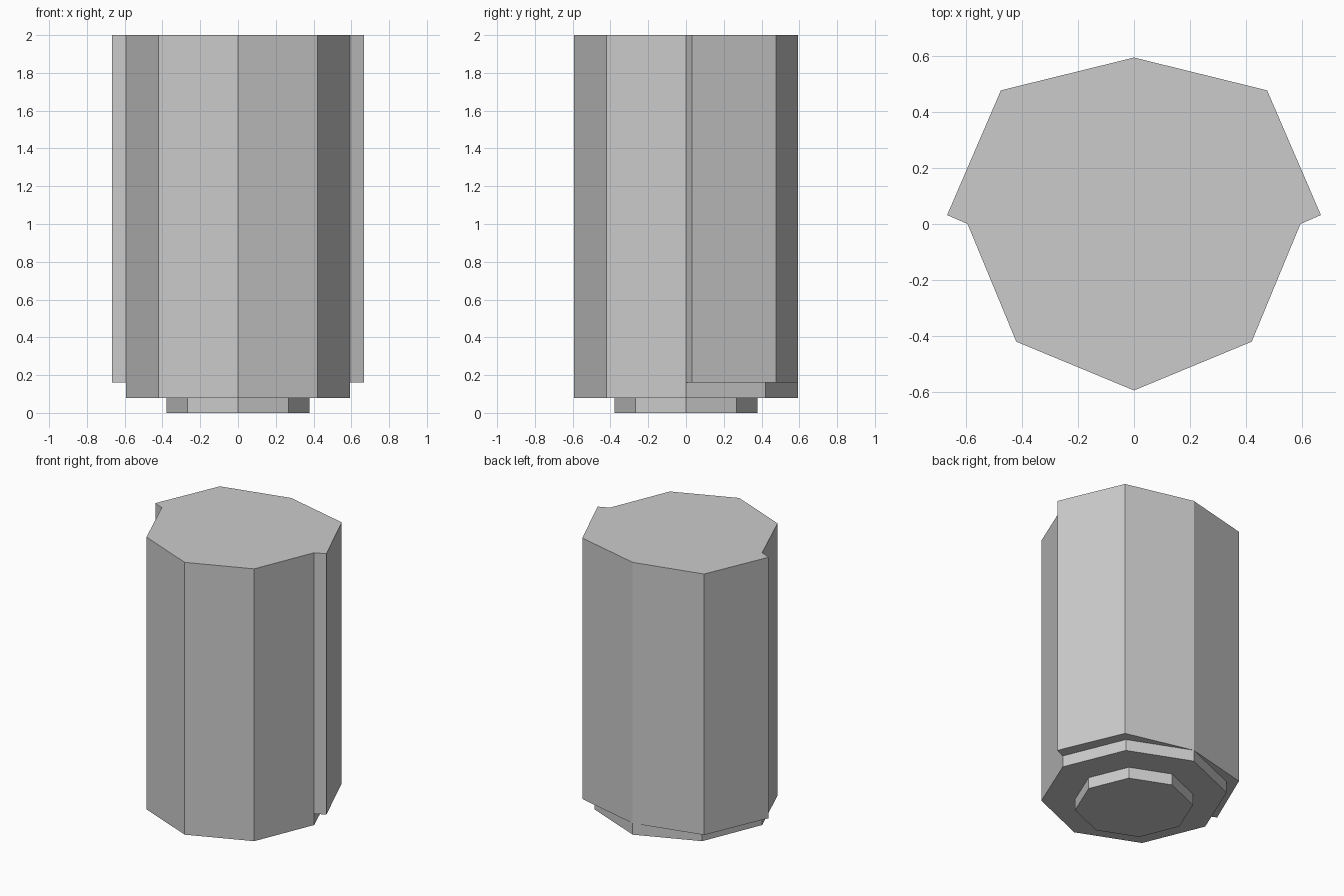
import bpy, bmesh, math

if "Cube" in bpy.data.objects:
    bpy.data.objects.remove(bpy.data.objects["Cube"])


def prism(name, outline, z0, z1):
    """Extrude a flat outline (counter-clockwise) from z0 up to z1."""
    bm = bmesh.new()
    face = bm.faces.new([bm.verts.new((x, y, z0)) for x, y in outline])
    ext = bmesh.ops.extrude_face_region(bm, geom=[face], use_keep_orig=True)
    top = [v for v in ext["geom"] if isinstance(v, bmesh.types.BMVert)]
    bmesh.ops.translate(bm, verts=top, vec=(0, 0, z1 - z0))
    bmesh.ops.recalc_face_normals(bm, faces=bm.faces[:])
    mesh = bpy.data.meshes.new(name)
    bm.to_mesh(mesh)
    bm.free()
    obj = bpy.data.objects.new(name, mesh)
    bpy.context.collection.objects.link(obj)
    return obj


def octagon(radius):
    return [(radius * math.cos(i * math.pi / 4), radius * math.sin(i * math.pi / 4))
            for i in range(8)]


BODY_R = 0.594

# Small foot under the body
prism("foot", octagon(0.378), 0.0, 0.08)

# Main eight-sided body
prism("body", octagon(BODY_R), 0.08, 2.0)

# Rear shell wrapped round the back half, mirrored left to right
inner = octagon(BODY_R)[:3]
shell = prism("rear_shell",
              [inner[0], (0.667, 0.032), (0.475, 0.477), inner[2], inner[1]],
              0.16, 2.0)
mirror = shell.modifiers.new("mirror", 'MIRROR')
mirror.use_axis[0] = True
